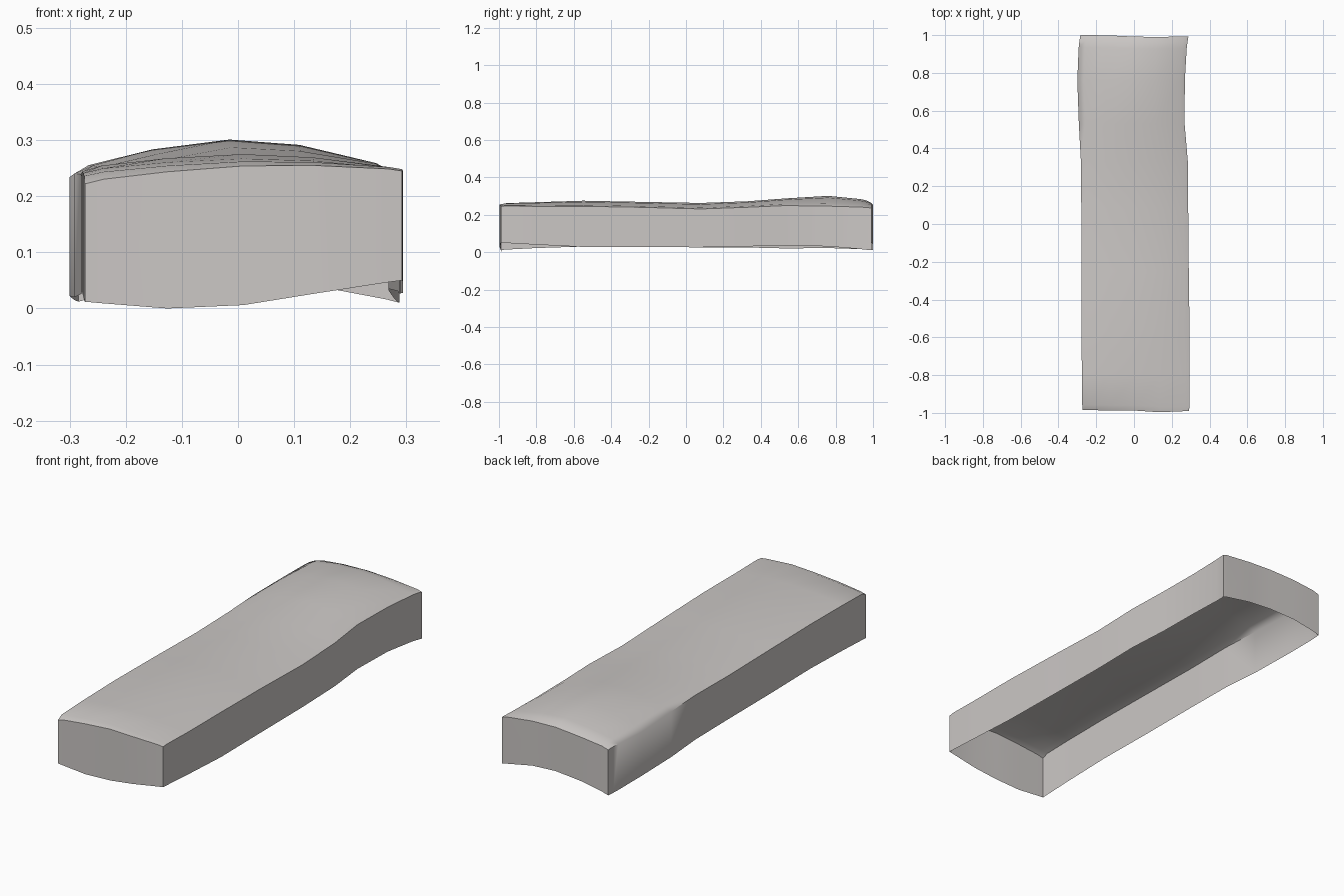
import bpy, bmesh, math

if "Cube" in bpy.data.objects:
    bpy.data.objects.remove(bpy.data.objects["Cube"])

# Stations along the length:
# y, left x, right x, left rim z, right rim z, crown z, left hem z, right hem z
STATIONS = [
    (-0.988, -.273, .292, .222, .245, .254, .012, .050),
    (-0.960, -.274, .293, .236, .248, .262, .014, .049),
    (-0.80, -.276, .294, .241, .245, .267, .022, .040),
    (-0.55, -.278, .294, .244, .245, .275, .030, .028),
    (-0.25, -.279, .290, .241, .240, .269, .027, .027),
    (0.08, -.279, .287, .236, .231, .263, .026, .026),
    (0.33, -.281, .285, .240, .240, .272, .025, .031),
    (0.53, -.292, .268, .240, .249, .287, .020, .035),
    (0.76, -.300, .269, .234, .246, .301, .022, .031),
    (0.93, -.293, .279, .238, .241, .284, .016, .017),
    (0.965, -.289, .283, .237, .239, .277, .014, .013),
    (0.994, -.284, .288, .232, .236, .262, .012, .010),
]
# Across the width: fraction, crown share, front hem z, back hem z, front y shift, back y shift
ACROSS = [
    (0.00, 0.00, .012, .012, .003, .006),
    (0.06, 0.34, .009, .022, .003, .006),
    (0.26, 0.76, .000, .042, .001, .005),
    (0.50, 1.00, .006, .050, .000, -.002),
    (0.72, 0.80, .026, .042, -.009, -.004),
    (0.96, 0.22, .047, .016, -.003, -.001),
    (1.00, 0.00, .050, .010, -.002, -.002),
]

bm = bmesh.new()
last = len(STATIONS) - 1

# Draped top surface
top = []
for j, (y, xl, xr, zl, zr, crown, hl, hr) in enumerate(STATIONS):
    row = []
    for t, share, fh, bh, fy, by in ACROSS:
        f = max(0, -y) ** 6 * fy + max(0, y) ** 6 * by
        z = zl + (zr - zl) * t + (crown - (zl + zr) / 2) * share
        row.append(bm.verts.new((xl + (xr - xl) * t, y + f, z)))
    top.append(row)
for a, b in zip(top, top[1:]):
    for i in range(len(a) - 1):
        bm.faces.new((a[i], a[i + 1], b[i + 1], b[i]))


# Hanging sides, open underneath
def skirt(rim, hem_heights):
    hem = [bm.verts.new((v.co.x, v.co.y, z)) for v, z in zip(rim, hem_heights)]
    for i in range(len(rim) - 1):
        bm.faces.new((rim[i], hem[i], hem[i + 1], rim[i + 1]))


skirt(top[0], [c[2] for c in ACROSS])
skirt(top[last], [c[3] for c in ACROSS])
skirt([r[0] for r in top], [s[6] for s in STATIONS])
skirt([r[-1] for r in top], [s[7] for s in STATIONS])
bmesh.ops.remove_doubles(bm, verts=bm.verts, dist=0.0005)
bmesh.ops.recalc_face_normals(bm, faces=bm.faces)
bm.faces.ensure_lookup_table()
if bm.faces[0].normal.z < 0:
    bmesh.ops.reverse_faces(bm, faces=bm.faces)

mesh = bpy.data.meshes.new("bed_cover")
bm.to_mesh(mesh)
bm.free()
cover = bpy.data.objects.new("bed_cover", mesh)
bpy.context.collection.objects.link(cover)

# Single warm grey cloth colour
cloth = bpy.data.materials.new("warm grey cloth")
cloth.diffuse_color = (0.60, 0.575, 0.56, 1)
cloth.use_nodes = True
cloth.node_tree.nodes["Principled BSDF"].inputs["Base Color"].default_value = cloth.diffuse_color
mesh.materials.append(cloth)

bpy.context.view_layer.objects.active = cover
cover.select_set(True)
bpy.ops.object.shade_smooth_by_angle(angle=math.radians(62))
